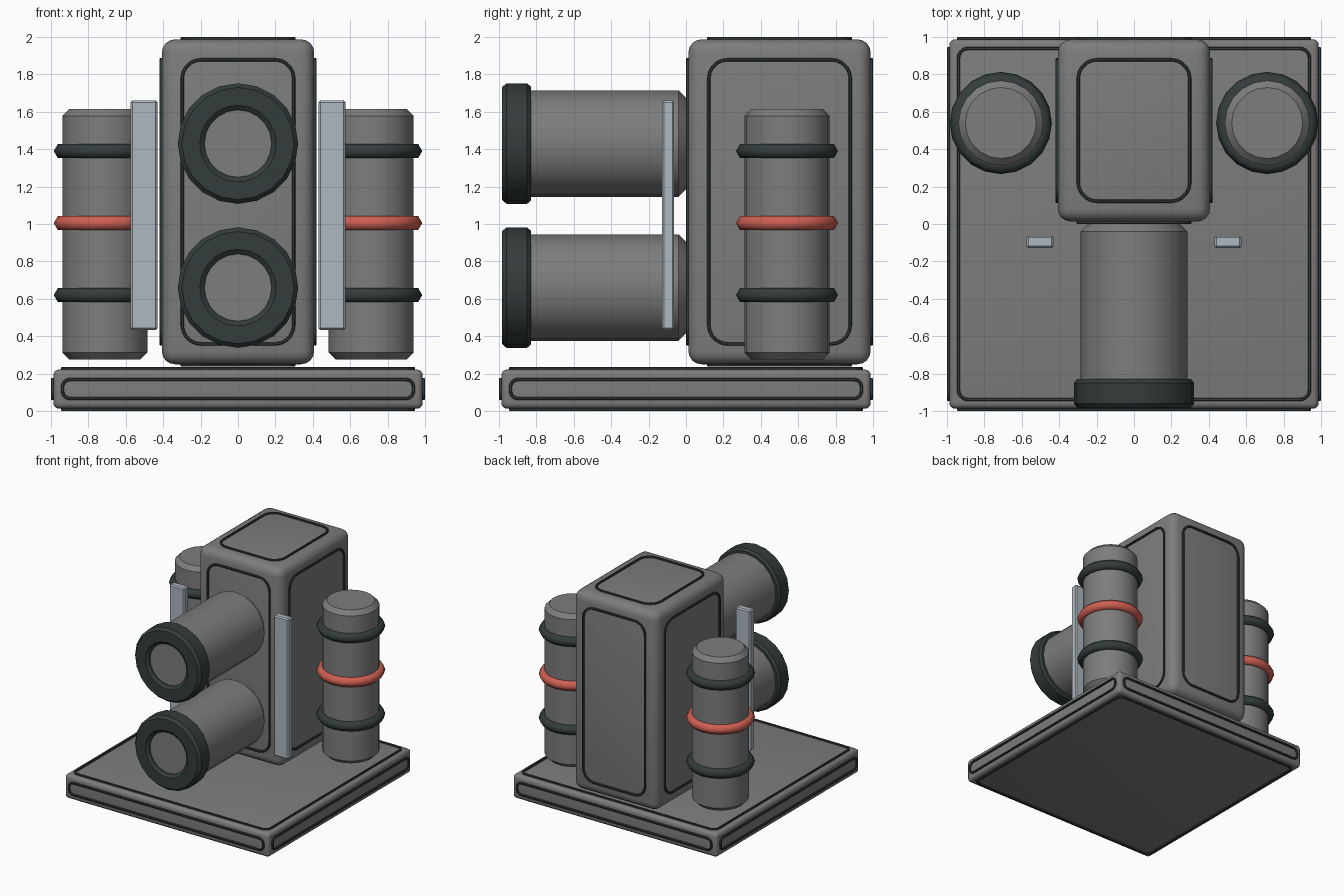
import bpy, bmesh, math
from mathutils import Vector, Matrix

if "Cube" in bpy.data.objects:
    bpy.data.objects.remove(bpy.data.objects["Cube"])


def material(name, rgb):
    m = bpy.data.materials.new(name)
    m.diffuse_color = (*rgb, 1)
    m.use_nodes = True
    m.node_tree.nodes["Principled BSDF"].inputs["Base Color"].default_value = m.diffuse_color
    return m


GREY = material("steel grey", (0.20, 0.205, 0.20))
DARK = material("dark rubber", (0.034, 0.046, 0.045))
RED = material("warning red", (0.62, 0.115, 0.085))
BLUE = material("pale blue metal", (0.42, 0.48, 0.53))


def finish(name, bm, mat, angle=35):
    bmesh.ops.recalc_face_normals(bm, faces=bm.faces[:])
    mesh = bpy.data.meshes.new(name)
    bm.to_mesh(mesh)
    bm.free()
    ob = bpy.data.objects.new(name, mesh)
    bpy.context.collection.objects.link(ob)
    mesh.materials.append(mat)
    bpy.ops.object.select_all(action='DESELECT')
    bpy.context.view_layer.objects.active = ob
    ob.select_set(True)
    bpy.ops.object.shade_smooth_by_angle(angle=math.radians(angle))
    return ob


def box(name, lo, hi, bevel, segments, mat):
    lo, hi = Vector(lo), Vector(hi)
    mid, size = (lo + hi) / 2, hi - lo
    bm = bmesh.new()
    bmesh.ops.create_cube(bm, size=1)
    for v in bm.verts:
        v.co = mid + Vector((v.co.x * size.x, v.co.y * size.y, v.co.z * size.z))
    bmesh.ops.bevel(bm, geom=bm.edges[:], offset=bevel, segments=segments,
                    profile=0.5, affect='EDGES')
    return finish(name, bm, mat)


def lathe(name, profile, matrix, mat, steps=20, closed=False, angle=35):
    """Turn (radius, height) points around local z."""
    bm = bmesh.new()
    rings = []
    for r, h in profile:
        rings.append([bm.verts.new(matrix @ Vector((
            r * math.cos(2 * math.pi * i / steps),
            r * math.sin(2 * math.pi * i / steps), h))) for i in range(steps)])
    pairs = list(zip(rings, rings[1:]))
    if closed:
        pairs.append((rings[-1], rings[0]))
    else:
        bm.faces.new(rings[0])
        bm.faces.new(rings[-1])
    for a, b in pairs:
        for i in range(steps):
            j = (i + 1) % steps
            bm.faces.new((a[i], a[j], b[j], b[i]))
    return finish(name, bm, mat, angle)


def panel_rim(name, centre, u, v, half_u, half_v, radius):
    """Raised dark seam following a rounded rectangle on a face."""
    u, v, c = Vector(u), Vector(v), Vector(centre)
    n = u.cross(v)
    loop = []
    for q, (sx, sy) in enumerate(((1, 1), (-1, 1), (-1, -1), (1, -1))):
        for k in range(6):
            a = math.pi / 2 * (q + k / 5)
            d = Vector((math.cos(a), math.sin(a)))
            loop.append((Vector((sx * (half_u - radius), sy * (half_v - radius))) + d * radius, d))
    bm = bmesh.new()
    rings = []
    for p, d in loop:
        ring = []
        for off, h in ((0, -0.012), (0, 0.009), (-0.004, 0.013), (-0.013, 0.013),
                       (-0.017, 0.009), (-0.017, -0.012)):
            e = p + d * off
            ring.append(bm.verts.new(c + u * e.x + v * e.y + n * h))
        rings.append(ring)
    for a, b in zip(rings, rings[1:] + rings[:1]):
        for i in range(6):
            j = (i + 1) % 6
            bm.faces.new((a[i], a[j], b[j], b[i]))
    return finish(name, bm, DARK)


X, Y, Z = (1, 0, 0), (0, 1, 0), (0, 0, 1)


def panelled_block(name, lo, hi, bevel, margins, radii):
    """Rounded block with a seam on each face; margins per axis."""
    box(name, lo, hi, bevel, 4, GREY)
    lo, hi = Vector(lo), Vector(hi)
    mid, half = (lo + hi) / 2, (hi - lo) / 2
    axes = [Vector(a) for a in (X, Y, Z)]
    for n in range(3):
        a, b = (n + 1) % 3, (n + 2) % 3
        for side in (1, -1):
            c = mid + axes[n] * half[n] * side
            panel_rim(name + "_panel_seam", c, axes[a] * side, axes[b],
                      half[a] - margins[a], half[b] - margins[b], radii[n])


# Base slab and upright housing
panelled_block("base", (-0.987, -0.987, 0.013), (0.987, 0.987, 0.222), 0.03,
               (0.04, 0.04, 0.045), (0.05, 0.05, 0.06))
panelled_block("housing", (-0.407, 0.013, 0.25), (0.407, 0.987, 1.987), 0.07,
               (0.10, 0.10, 0.10), (0.11, 0.11, 0.11))

# Twin barrels pointing forward, with thick muzzle rings
for label, z in (("lower", 0.66), ("upper", 1.43)):
    place = Matrix.Translation((0, 0, z)) @ Matrix.Rotation(math.pi / 2, 4, 'X')
    lathe(label + "_barrel", ((0.245, -0.02), (0.245, 0), (0.285, 0.04),
                              (0.285, 0.90), (0.24, 0.955)), place, GREY)
    lathe(label + "_muzzle_ring", ((0.305, 0.83), (0.322, 0.85), (0.322, 0.96),
                                   (0.30, 0.985), (0.205, 0.985), (0.18, 0.965),
                                   (0.18, 0.83)), place, DARK, closed=True)

# Side canisters with bands, and upright slats
for label, s in (("left", -1), ("right", 1)):
    at = Matrix.Translation((s * 0.712, 0.54, 0))
    lathe(label + "_canister", ((0.19, 0.275), (0.227, 0.312), (0.227, 1.578),
                                (0.19, 1.615)), at, GREY)
    for band, z, mat in (("lower", 0.62, DARK), ("middle", 1.005, RED), ("upper", 1.39, DARK)):
        section = [(0.23 + 0.043 * math.cos(k * math.pi / 3),
                    z + 0.043 * math.sin(k * math.pi / 3)) for k in range(6)]
        lathe(f"{label}_{band}_band", section, at, mat, closed=True, angle=65)
    x0, x1 = sorted((s * 0.43, s * 0.575))
    box(label + "_slat", (x0, -0.128, 0.433), (x1, -0.063, 1.66), 0.01, 1, BLUE)
